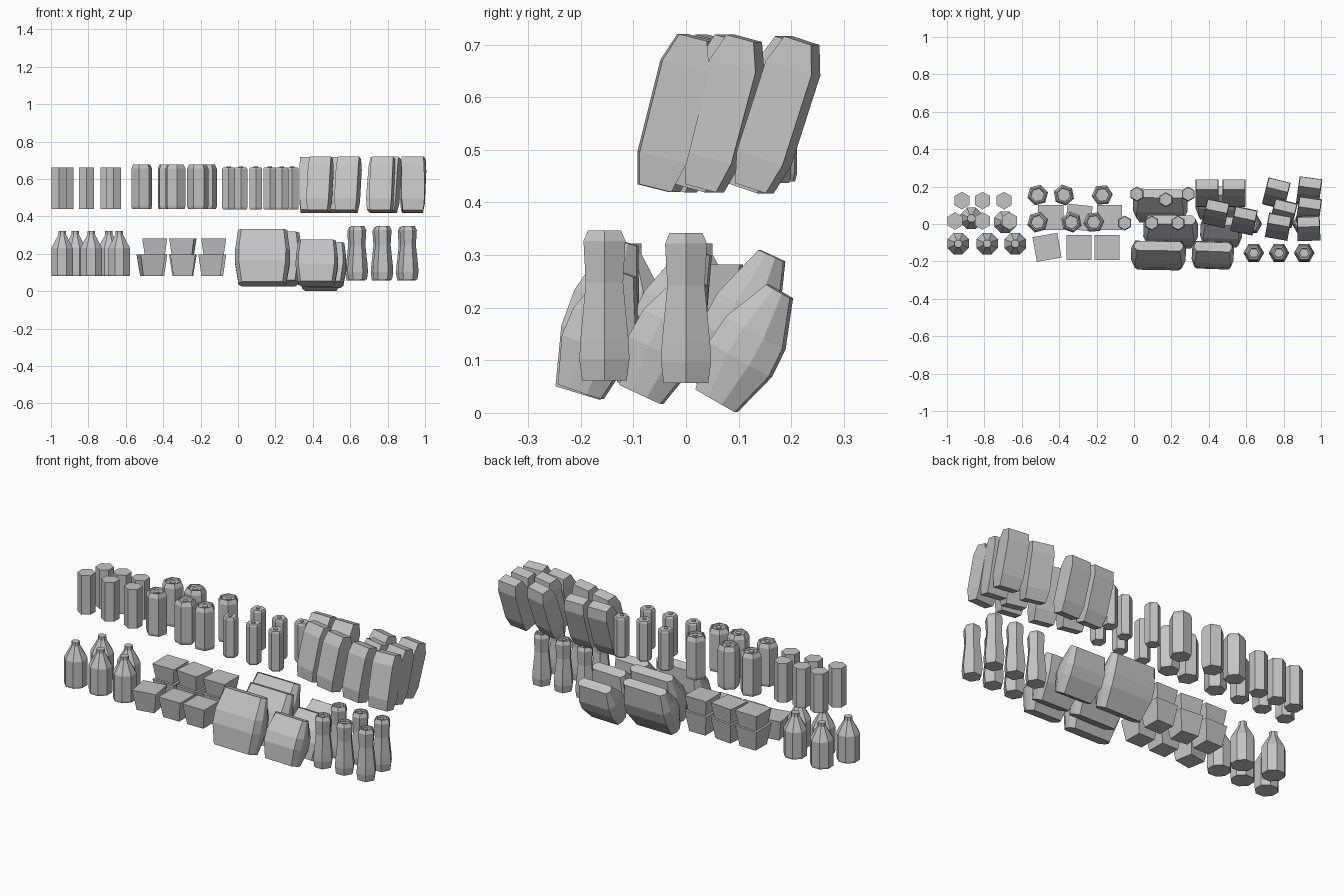
import bpy
import bmesh
from math import pi, cos, sin, radians
from mathutils import Matrix, Vector

cube = bpy.data.objects.get("Cube")
if cube:
    bpy.data.objects.remove(cube, do_unlink=True)

GREY = (0.55, 0.55, 0.55, 1)
grey = bpy.data.materials.new("plain grey")
grey.use_nodes = True
grey.diffuse_color = GREY
grey.node_tree.nodes["Principled BSDF"].inputs["Base Color"].default_value = GREY


def loft(bm, rings):
    """Skin a stack of closed rings and cap both ends."""
    loops = [[bm.verts.new(p) for p in ring] for ring in rings]
    for low, high in zip(loops, loops[1:]):
        for i in range(len(low)):
            j = (i + 1) % len(low)
            bm.faces.new((low[i], low[j], high[j], high[i]))
    bm.faces.new(loops[0][::-1])
    bm.faces.new(loops[-1])


def circle(sides, r, z, phase=0.0):
    return [Vector((r * cos(phase + 2 * pi * i / sides),
                    r * sin(phase + 2 * pi * i / sides), z)) for i in range(sides)]


def turned(profile, sides, phase=0.0):
    return [circle(sides, r, z, phase) for r, z in profile]


def rect(w, d, z):
    return [Vector((w, d, z)), Vector((-w, d, z)), Vector((-w, -d, z)), Vector((w, -d, z))]


def pillow(w, t, z):
    """Eight sided bag section, w and t are half sizes."""
    a, b = w * 0.86, t * 0.35
    return [Vector(p + (z,)) for p in
            ((w, -b), (w, b), (a, t), (-a, t), (-w, b), (-w, -b), (-a, -t), (a, -t))]


def place(name, stacks, x, y, z, yaw=0, lean=0):
    """Make one object from ring stacks, leaning back by lean degrees."""
    bm = bmesh.new()
    for rings in stacks:
        loft(bm, rings)
    bmesh.ops.recalc_face_normals(bm, faces=bm.faces)
    bm.transform(Matrix.Translation((x, y, z))
                 @ Matrix.Rotation(radians(yaw), 4, "Z")
                 @ Matrix.Rotation(radians(-lean), 4, "X"))
    mesh = bpy.data.meshes.new(name)
    bm.to_mesh(mesh)
    bm.free()
    mesh.materials.append(grey)
    obj = bpy.data.objects.new(name, mesh)
    bpy.context.collection.objects.link(obj)


def pull_tab(z, size):
    return [[p + Vector((0, -size * 0.3, 0)) for p in circle(6, size, h)]
            for h in (z, z + 0.006)]


# Upper shelf: plain hexagonal tins
tin = turned([(0.047, 0), (0.047, 0.22)], 6, pi / 6)
for y, xs in ((0.125, (-0.92, -0.81, -0.695)), (0.016, (-0.957, -0.81, -0.665))):
    for x in xs:
        place("tin", [tin], x, y, 0.44)

# Upper shelf: wide drink cans with recessed lids and tabs
can = turned([(0.053, 0), (0.057, 0.015), (0.057, 0.215), (0.046, 0.238),
              (0.039, 0.238), (0.036, 0.229)], 6)
for y, xs in ((0.155, (-0.515, -0.375, -0.17)), (0.01, (-0.515, -0.335, -0.215))):
    for i, x in enumerate(xs):
        place("wide_can", [can, pull_tab(0.228, 0.016)], x, y, 0.44, 15 + 25 * i)

# Upper shelf: slim cans
slim = turned([(0.036, 0), (0.04, 0.01), (0.04, 0.215), (0.035, 0.225)], 6, pi / 6)
for y, xs in ((0.16, (0.015, 0.29)), (0.13, (0.17,)), (0.005, (-0.05, 0.095, 0.235))):
    for x in xs:
        place("slim_can", [slim, pull_tab(0.224, 0.012)], x, y, 0.437)

# Upper shelf: leaning snack packets (x, y of foot, yaw, lean)
packet = [rect(0.055, 0.031, 0), rect(0.061, 0.046, 0.06),
          rect(0.061, 0.046, 0.24), rect(0.058, 0.027, 0.295)]
for x, y, yaw, lean in ((0.39, 0.12, 0, 18), (0.535, 0.12, 0, 18),
                        (0.43, 0.02, -12, 15), (0.58, -0.02, -12, 15),
                        (0.75, 0.12, -14, 18), (0.79, 0.02, -14, 15),
                        (0.765, -0.05, -10, 14), (0.93, 0.13, -8, 18),
                        (0.93, 0.035, -8, 15), (0.935, -0.06, 2, 14)):
    place("snack_packet", [packet], x, y, 0.427, yaw, lean)

# Lower shelf: eight sided milk bottles
milk = turned([(0.06, 0), (0.062, 0.01), (0.062, 0.15), (0.054, 0.165),
               (0.022, 0.222), (0.022, 0.242)], 8, pi / 8)
for x, y in ((-0.94, -0.105), (-0.785, -0.105), (-0.635, -0.105),
             (-0.87, 0.03), (-0.69, 0.01)):
    place("milk_bottle", [milk], x, y, 0.08)

# Lower shelf: square tubs, stacked two high at the back
tub = [rect(0.05, 0.05, 0), rect(0.067, 0.067, 0.115)]
for x, y, z, yaw in ((-0.465, -0.125, 0.08, 10), (-0.295, -0.125, 0.08, 0),
                     (-0.145, -0.125, 0.08, 0), (-0.445, 0.035, 0.08, 0),
                     (-0.295, 0.035, 0.08, -6), (-0.13, 0.035, 0.08, 0),
                     (-0.445, 0.035, 0.167, 0), (-0.295, 0.035, 0.167, -6),
                     (-0.13, 0.035, 0.167, 0)):
    place("tub", [tub], x, y, z, yaw)


# Lower shelf: large bulging bags leaning back
def bag(w, h):
    return [pillow(w * 0.87, 0.043, 0), pillow(w, 0.066, h * 0.38),
            pillow(w, 0.062, h * 0.62), pillow(w * 0.9, 0.026, h)]


for x, y, z, lean, h in ((0.13, -0.205, 0.038, 17, 0.3), (0.195, -0.09, 0.042, 23, 0.29),
                         (0.14, 0.045, 0.045, 25, 0.28)):
    place("large_bag", [bag(0.146, h)], x, y, z, -1, lean)
for x, y, z, lean in ((0.42, -0.2, 0.04, 19), (0.465, -0.085, 0.035, 25),
                      (0.44, 0.058, 0.023, 30)):
    place("small_bag", [bag(0.112, 0.24)], x, y, z, -2, lean)

# Lower shelf: waisted soda bottles
soda = turned([(0.049, 0), (0.055, 0.04), (0.053, 0.075), (0.041, 0.185),
               (0.046, 0.265), (0.036, 0.285), (0.028, 0.285), (0.026, 0.276)], 6)
for y, z, xs in ((-0.155, 0.062, (0.64, 0.775, 0.91)), (0, 0.057, (0.63, 0.765, 0.9))):
    for x in xs:
        place("soda_bottle", [soda, pull_tab(0.275, 0.013)], x, y, z)
